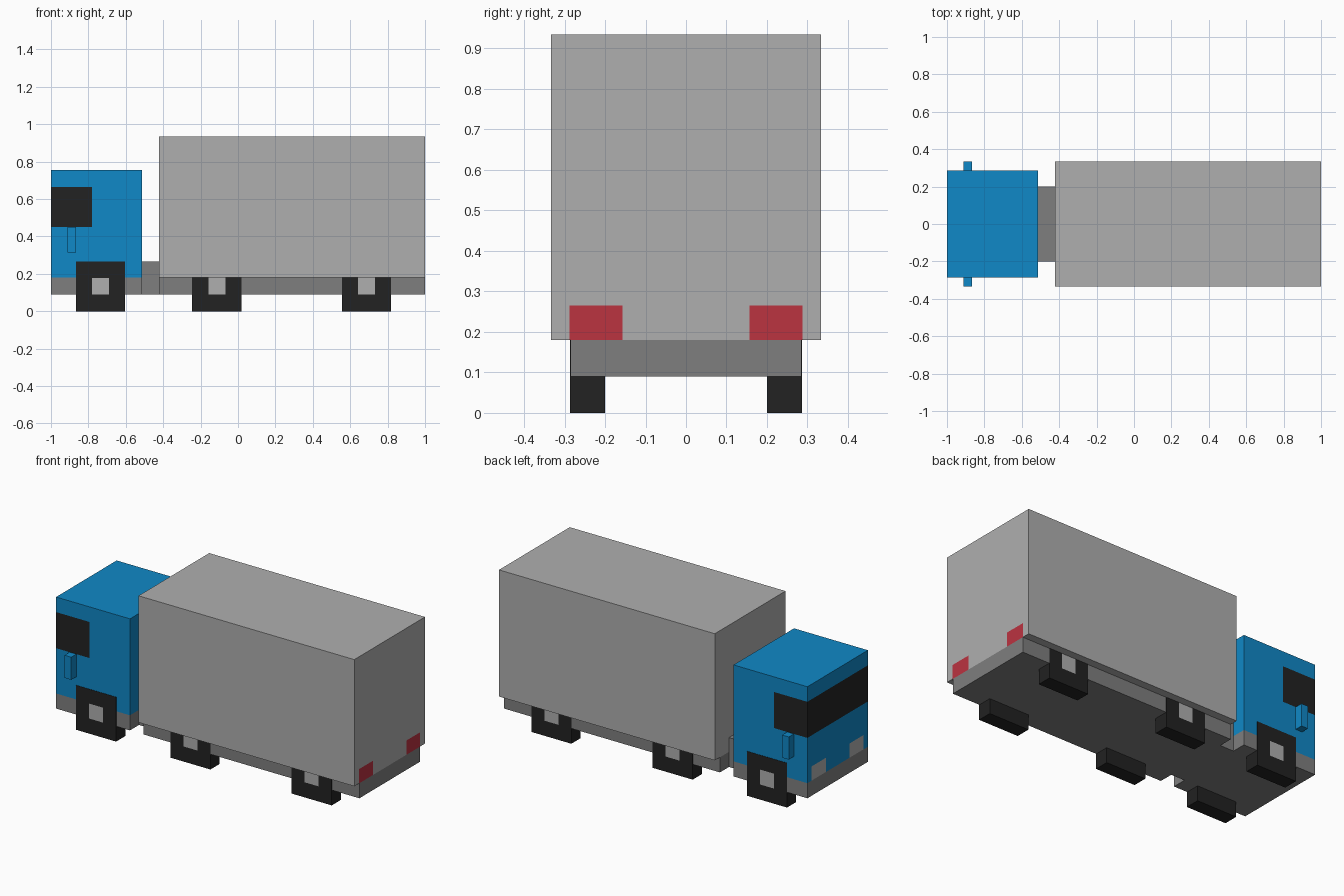
import bpy, bmesh
from mathutils import Vector

if "Cube" in bpy.data.objects:
    bpy.data.objects.remove(bpy.data.objects["Cube"])


def material(name, rgb):
    m = bpy.data.materials.new(name)
    m.diffuse_color = (*rgb, 1)
    m.use_nodes = True
    m.node_tree.nodes["Principled BSDF"].inputs["Base Color"].default_value = m.diffuse_color
    return m


BLUE = material("cab blue", (0.005, 0.246, 0.571))
BOX = material("light grey", (0.43, 0.43, 0.43))
FRAME = material("frame grey", (0.212, 0.212, 0.212))
BLACK = material("black", (0.016, 0.016, 0.016))
RED = material("lamp red", (0.497, 0.033, 0.051))


def block(name, lo, hi, mats, cuts=(), rule=None):
    """Box from lo to hi, sliced at (axis, value) cuts and coloured by rule(centre, normal)."""
    bm = bmesh.new()
    bmesh.ops.create_cube(bm, size=1)
    lo, hi = Vector(lo), Vector(hi)
    for v in bm.verts:
        v.co = (lo + hi) / 2 + v.co * (hi - lo)
    for axis, value in cuts:
        no = Vector((0, 0, 0))
        no[axis] = 1
        bmesh.ops.bisect_plane(bm, geom=bm.verts[:] + bm.edges[:] + bm.faces[:],
                               plane_co=no * value, plane_no=no)
    bm.normal_update()
    if rule:
        for f in bm.faces:
            f.material_index = rule(f.calc_center_median(), f.normal)
    me = bpy.data.meshes.new(name)
    bm.to_mesh(me)
    bm.free()
    for m in mats:
        me.materials.append(m)
    ob = bpy.data.objects.new(name, me)
    bpy.context.collection.objects.link(ob)
    return ob


# Cab with wrap-around windscreen and headlights
def cab_rule(c, n):
    if abs(n.z) < 0.5 and n.x < 0.5 and c.x < -0.78 and 0.45 < c.z < 0.665:
        return 1
    if n.x < -0.5 and c.z < 0.265 and 0.11 < abs(c.y) < 0.245:
        return 2
    return 0


block("cab", (-1, -0.285, 0.18), (-0.513, 0.285, 0.755), [BLUE, BLACK, BOX],
      [(0, -0.78), (2, 0.265), (2, 0.45), (2, 0.665),
       (1, -0.245), (1, -0.11), (1, 0.11), (1, 0.245)], cab_rule)


# Cargo box with tail lights
def cargo_rule(c, n):
    return int(n.x > 0.5 and c.z < 0.265 and 0.157 < abs(c.y) < 0.288)


block("cargo_box", (-0.423, -0.333, 0.18), (1, 0.333, 0.935), [BOX, RED],
      [(2, 0.265), (1, -0.288), (1, -0.157), (1, 0.157), (1, 0.288)], cargo_rule)

# Chassis
block("cab_chassis", (-1, -0.285, 0.09), (-0.513, 0.285, 0.18), [FRAME])
block("chassis_coupling", (-0.513, -0.2, 0.09), (-0.423, 0.2, 0.265), [FRAME])
block("cargo_chassis", (-0.423, -0.285, 0.09), (1, 0.285, 0.18), [FRAME])

# Wheels with hubs, and mirrors, on both sides
for side, s in (("right", -1), ("left", 1)):
    for name, x, top in (("front", -0.735, 0.265), ("middle", -0.113, 0.18), ("rear", 0.687, 0.18)):
        y0, y1 = sorted((s * 0.2, s * 0.287))

        def hub_rule(c, n, x=x):
            return int(n.y * s > 0.5 and abs(c.x - x) < 0.045 and 0.09 < c.z < 0.18)

        block(f"{name}_wheel_{side}", (x - 0.132, y0, 0), (x + 0.132, y1, top), [BLACK, BOX],
              [(0, x - 0.046), (0, x + 0.046), (2, 0.09), (2, 0.179)], hub_rule)
    y0, y1 = sorted((s * 0.285, s * 0.333))
    block(f"mirror_{side}", (-0.911, y0, 0.315), (-0.867, y1, 0.45), [BLUE])
